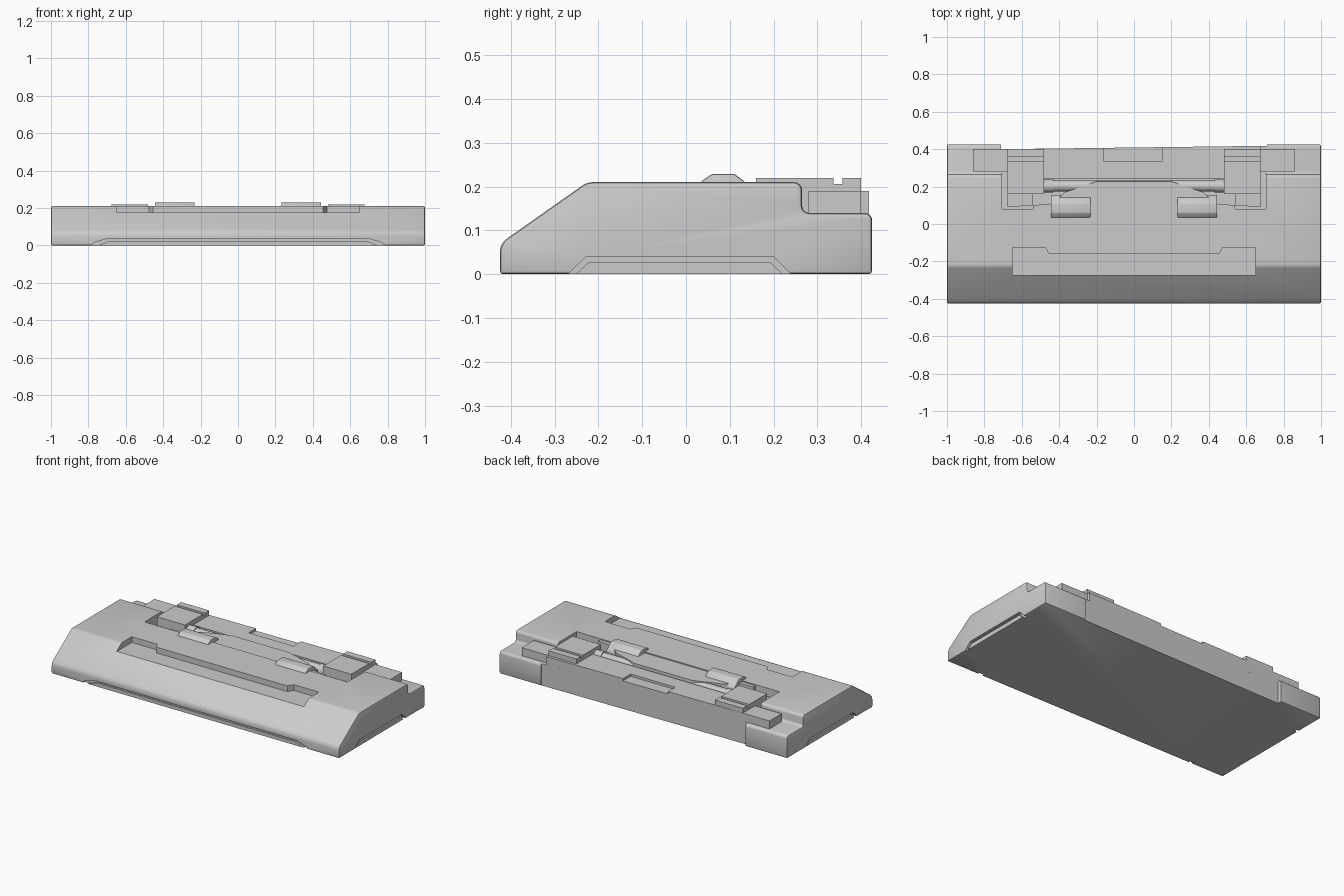
import bpy, bmesh, math

if "Cube" in bpy.data.objects:
    bpy.data.objects.remove(bpy.data.objects["Cube"])


def prism(name, pts, axis, a, b):
    """Extrude a 2D outline along an axis from a to b."""
    place = {'x': lambda p, t: (t, p[0], p[1]),
             'y': lambda p, t: (p[0], t, p[1]),
             'z': lambda p, t: (p[0], p[1], t)}[axis]
    bm = bmesh.new()
    lo = [bm.verts.new(place(p, a)) for p in pts]
    hi = [bm.verts.new(place(p, b)) for p in pts]
    n = len(pts)
    bm.faces.new(lo)
    bm.faces.new(hi)
    for i in range(n):
        j = (i + 1) % n
        bm.faces.new((lo[i], lo[j], hi[j], hi[i]))
    bmesh.ops.recalc_face_normals(bm, faces=bm.faces)
    me = bpy.data.meshes.new(name)
    bm.to_mesh(me)
    bm.free()
    ob = bpy.data.objects.new(name, me)
    bpy.context.collection.objects.link(ob)
    return ob


def box(name, x0, x1, y0, y1, z0, z1):
    return prism(name, [(x0, y0), (x1, y0), (x1, y1), (x0, y1)], 'z', z0, z1)


def apply_mods(ob):
    bpy.ops.object.select_all(action='DESELECT')
    bpy.context.view_layer.objects.active = ob
    ob.select_set(True)
    for m in list(ob.modifiers):
        bpy.ops.object.modifier_apply(modifier=m.name)


def bevel(ob, width, angle=60, segments=2):
    m = ob.modifiers.new("bevel", 'BEVEL')
    m.width, m.segments = width, segments
    m.limit_method, m.angle_limit = 'ANGLE', math.radians(angle)
    apply_mods(ob)


def cut(ob, cutter):
    m = ob.modifiers.new("cut", 'BOOLEAN')
    m.operation, m.solver, m.object = 'DIFFERENCE', 'EXACT', cutter
    apply_mods(ob)
    bpy.data.objects.remove(cutter)


def arc(cy, cz, r, a0, a1, n=4):
    """Rounded profile corner."""
    return [(cy + r * math.cos(math.radians(a0 + (a1 - a0) * i / n)),
             cz + r * math.sin(math.radians(a0 + (a1 - a0) * i / n)))
            for i in range(n + 1)]


# Main body: wedge-nosed side profile with a step at the back
profile = ([(-0.425, 0)] + arc(-0.385, 0.049, 0.04, 180, 126)
           + arc(-0.213, 0.17, 0.04, 126, 90)
           + arc(0.247, 0.192, 0.018, 90, 0)
           + arc(0.281, 0.156, 0.016, 180, 270)
           + arc(0.408, 0.123, 0.017, 90, 0) + [(0.425, 0)])
body = prism("body", profile, 'x', -1, 1)
bevel(body, 0.008)

# Hinge bay in the top, slanted back wall between the rear corners
cut(body, box("cutter", -0.705, 0.705, 0.08, 0.30, 0.14, 0.4))
cut(body, prism("cutter", [(-0.71, 0.40), (0.71, 0.418), (0.71, 0.6), (-0.71, 0.6)],
                'z', -0.1, 0.4))

# Front tray with wider ends
tray = [(-0.65, -0.275), (0.65, -0.275), (0.65, -0.125), (0.475, -0.125),
        (0.455, -0.16), (-0.455, -0.16), (-0.475, -0.125), (-0.65, -0.125)]
cut(body, prism("cutter", tray, 'z', 0.174, 0.4))

# Shallow trapezoid recesses along the lower front and sides
cut(body, prism("cutter", [(-0.79, -0.01), (-0.77, 0.015), (-0.70, 0.036),
                           (0.70, 0.036), (0.77, 0.015), (0.79, -0.01)],
                'y', -0.5, -0.408))
prism("front_skirt", [(-0.75, 0), (-0.69, 0.022), (0.69, 0.022), (0.75, 0)],
      'y', -0.42, -0.40)
for s in (-1, 1):
    cut(body, prism("cutter", [(-0.28, -0.01), (-0.228, 0.04), (0.20, 0.04), (0.25, -0.01)],
                    'x', s * 0.98, s * 1.1))
    prism("side_skirt", [(-0.252, 0), (-0.222, 0.027), (0.193, 0.027), (0.221, 0)],
          'x', s * 0.97, s * 0.994)

# Rear deck with a small catch notch
deck = prism("rear_deck", [(-0.675, 0.24), (0.675, 0.24), (0.675, 0.4175), (-0.675, 0.4005)],
             'z', 0.12, 0.19)
cut(deck, box("cutter", -0.16, 0.15, 0.335, 0.5, 0.175, 0.3))

# Central hinge leaf and rod
prism("hinge_leaf", [(-0.54, 0.08), (0.54, 0.08), (0.54, 0.10), (0.43, 0.11), (0.37, 0.17),
                     (0.20, 0.228), (-0.20, 0.228), (-0.37, 0.17), (-0.43, 0.11), (-0.54, 0.10)],
      'z', 0.13, 0.203)
rod = prism("hinge_rod", arc(0.203, 0.168, 0.03, 0, 345, 23), 'x', -0.48, 0.48)
for s in (-1, 1):
    collar = prism("rod_collar", arc(0.203, 0.168, 0.035, 0, 345, 23), 'x', s * 0.43, s * 0.48)

# Mirrored latch plates, lugs, arms and clips
for s in (-1, 1):
    prism("latch_plate", [(0.16, 0.14), (0.16, 0.22), (0.337, 0.22), (0.337, 0.206),
                          (0.357, 0.206), (0.357, 0.22), (0.40, 0.22), (0.40, 0.14)],
          'x', s * 0.48, s * 0.675)
    prism("latch_arm", [(s * 0.54, 0.10), (s * 0.675, 0.09), (s * 0.675, 0.17), (s * 0.54, 0.17)],
          'z', 0.13, 0.165)
    lug = box("rear_lug", min(s * 0.67, s * 0.86), max(s * 0.67, s * 0.86),
              0.28, 0.40, 0.13, 0.19)
    clip = prism("clip", [(0.035, 0.20), (0.035, 0.212), (0.06, 0.229), (0.11, 0.229),
                          (0.133, 0.212), (0.155, 0.19), (0.155, 0.17), (0.06, 0.17)],
                 'x', s * 0.232, s * 0.445)
    bevel(clip, 0.004, 25, 2)

# Smooth the rounded parts while keeping hard edges
bpy.ops.object.select_all(action='SELECT')
bpy.context.view_layer.objects.active = body
bpy.ops.object.shade_smooth_by_angle(angle=math.radians(30))
